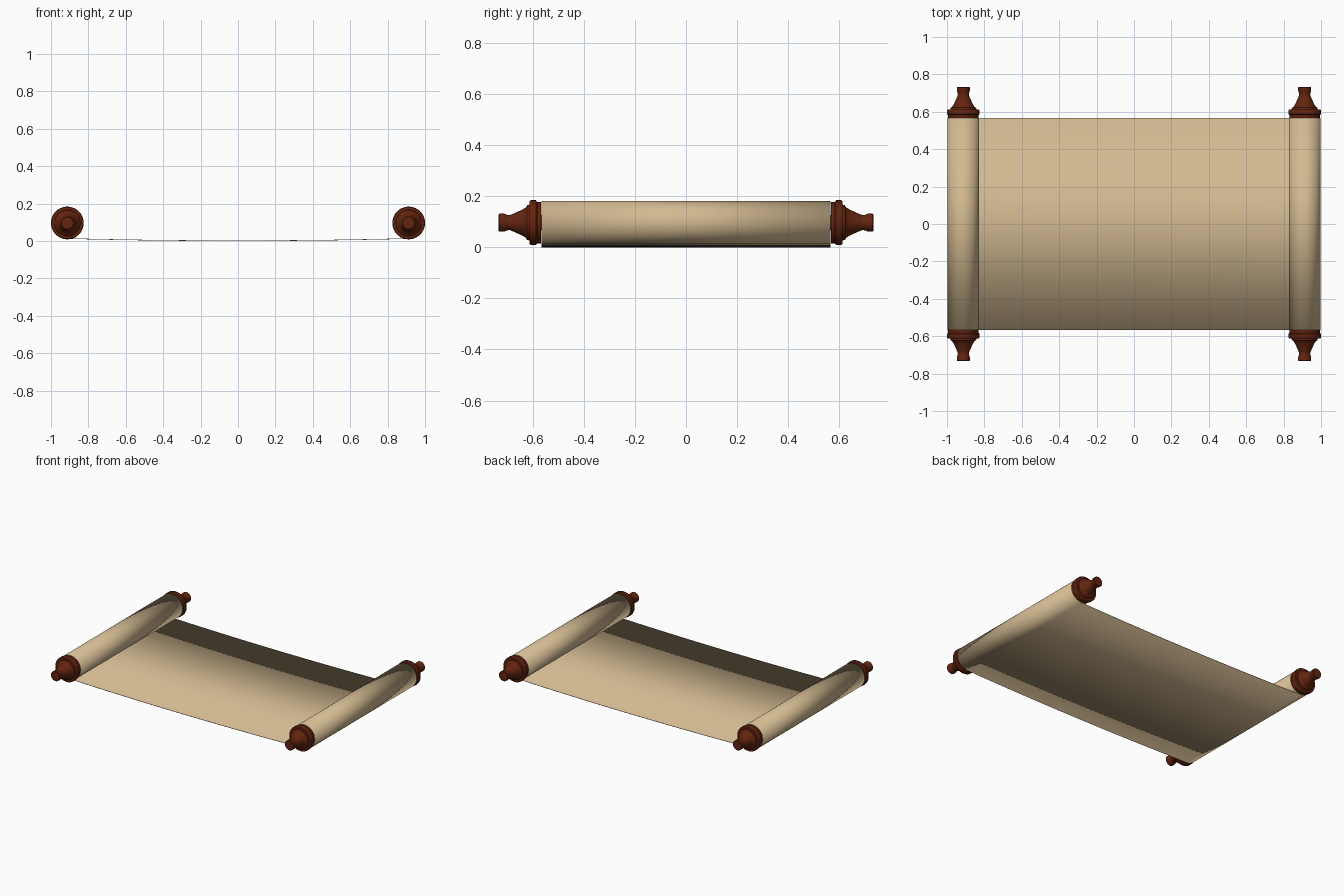
import bpy, bmesh, math

if "Cube" in bpy.data.objects:
    bpy.data.objects.remove(bpy.data.objects["Cube"])

ROLL_X, ROLL_Z, ROLL_R = 0.9125, 0.0965, 0.083
HALF_W = 0.566


def material(name, rgb):
    m = bpy.data.materials.new(name)
    m.diffuse_color = (*rgb, 1)
    m.use_nodes = True
    m.node_tree.nodes["Principled BSDF"].inputs["Base Color"].default_value = m.diffuse_color
    return m


parchment = material("parchment", (0.65, 0.49, 0.285))
wood = material("dark_red_wood", (0.125, 0.018, 0.005))


def finish(name, bm, mat):
    me = bpy.data.meshes.new(name)
    bm.to_mesh(me)
    bm.free()
    me.materials.append(mat)
    ob = bpy.data.objects.new(name, me)
    bpy.context.collection.objects.link(ob)
    bpy.ops.object.select_all(action='DESELECT')
    ob.select_set(True)
    bpy.context.view_layer.objects.active = ob
    bpy.ops.object.shade_smooth_by_angle(angle=math.radians(35))
    return ob


# Parchment: sagging sheet whose ends wind up and over the rods
half = []
for i in range(25):
    x = ROLL_X * i / 24
    half.append((x, 0.0015 + (ROLL_Z - ROLL_R - 0.0015) * (x / ROLL_X) ** 2))
for i in range(1, 73):
    a = -math.pi / 2 + 2 * math.pi * i / 64
    r = ROLL_R - 0.003 * max(0, i - 40) / 32
    half.append((ROLL_X + r * math.cos(a), ROLL_Z + r * math.sin(a)))
profile = [(-x, z) for x, z in reversed(half[1:])] + half

bm = bmesh.new()
rows = [[bm.verts.new((x, y, z)) for x, z in profile] for y in (-HALF_W, HALF_W)]
for i in range(len(profile) - 1):
    bm.faces.new((rows[0][i], rows[0][i + 1], rows[1][i + 1], rows[1][i]))
sheet = finish("parchment_sheet", bm, parchment)
mod = sheet.modifiers.new("thickness", 'SOLIDIFY')
mod.thickness = 0.003
mod.offset = 0

# Turned rods: (distance along y, radius) from the middle to one tip
turning = [(0.55, 0.03), (0.567, 0.03), (0.567, 0.081), (0.582, 0.081),
           (0.585, 0.084), (0.588, 0.0875), (0.607, 0.0875), (0.612, 0.084),
           (0.613, 0.070), (0.622, 0.068), (0.626, 0.060), (0.640, 0.051),
           (0.660, 0.042), (0.680, 0.033), (0.692, 0.029), (0.702, 0.031),
           (0.712, 0.035), (0.730, 0.035), (0.733, 0.032)]
rod = [(-y, r) for y, r in reversed(turning)] + turning
SEG = 40


def turned_rod(name, cx):
    bm = bmesh.new()
    rings = []
    for y, r in rod:
        rings.append([bm.verts.new((cx + r * math.cos(2 * math.pi * k / SEG), y,
                                    ROLL_Z + r * math.sin(2 * math.pi * k / SEG)))
                      for k in range(SEG)])
    for a, b in zip(rings, rings[1:]):
        for k in range(SEG):
            n = (k + 1) % SEG
            bm.faces.new((a[k], b[k], b[n], a[n]))
    bm.faces.new(rings[0])
    bm.faces.new(rings[-1])
    bmesh.ops.recalc_face_normals(bm, faces=bm.faces)
    return finish(name, bm, wood)


for side, s in (("left", -1), ("right", 1)):
    turned_rod(side + "_rod", s * ROLL_X)
